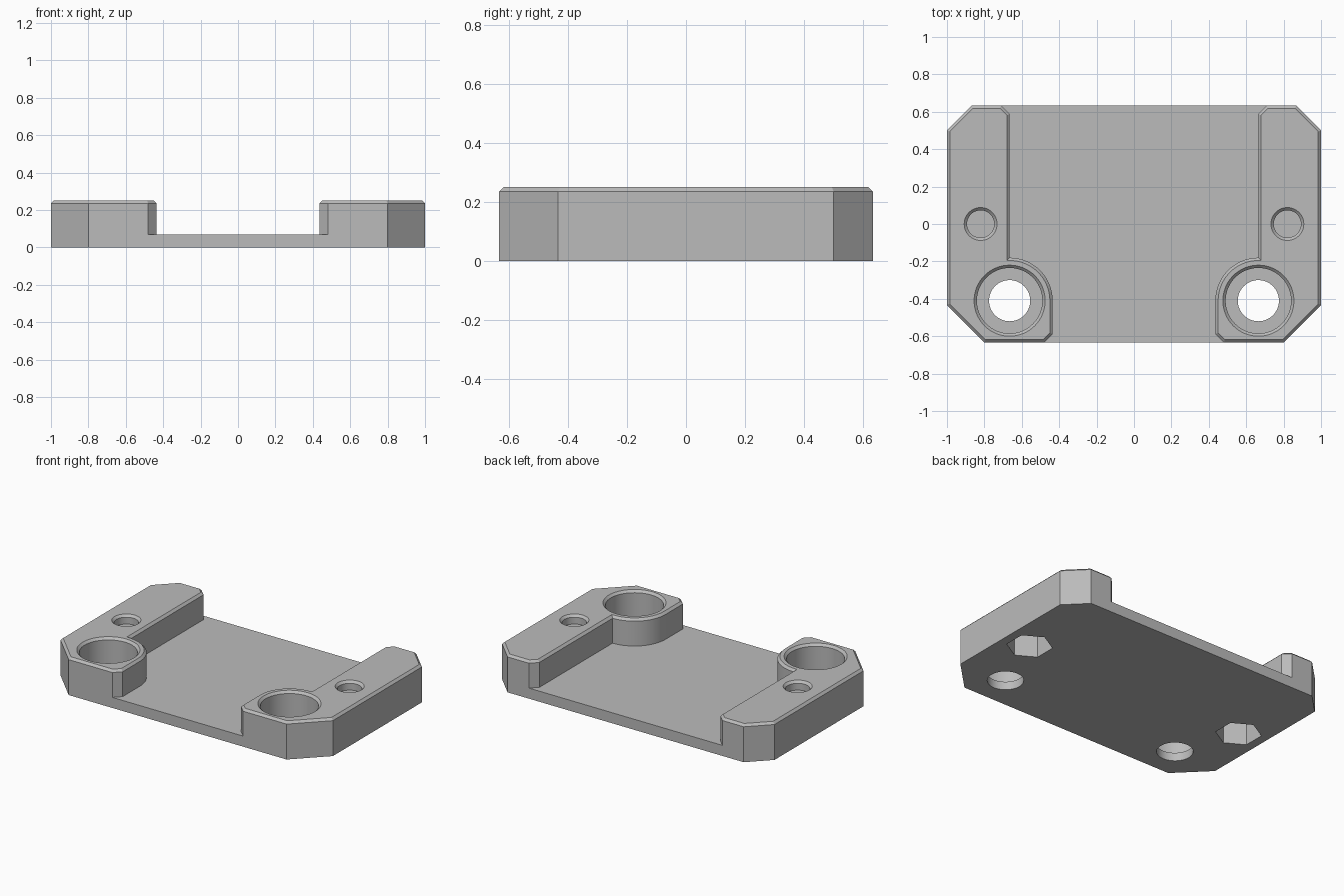
import bpy, bmesh, math

cube = bpy.data.objects.get("Cube")
if cube:
    bpy.data.objects.remove(cube, do_unlink=True)

HEIGHT, PLATE, CHAMFER = 0.25, 0.07, 0.015
BACK, FRONT = 0.633, -0.633
BOSS = (0.665, -0.41)
BOSS_R = 0.23
SCREW = (0.82, 0.0)

grey = bpy.data.materials.new("plain grey")
grey.use_nodes = True
colour = (0.5, 0.5, 0.5, 1)
grey.diffuse_color = colour
grey.node_tree.nodes["Principled BSDF"].inputs["Base Color"].default_value = colour


def make_object(name, bm, mirrored=False):
    bmesh.ops.recalc_face_normals(bm, faces=bm.faces)
    mesh = bpy.data.meshes.new(name)
    bm.to_mesh(mesh)
    bm.free()
    mesh.materials.append(grey)
    obj = bpy.data.objects.new(name, mesh)
    bpy.context.collection.objects.link(obj)
    if mirrored:
        obj.modifiers.new("mirror", 'MIRROR').use_mirror_merge = False
    return obj


def prism(outline, height, chamfer=0):
    """Extrude a flat outline up from the ground, with an optional top chamfer."""
    bm = bmesh.new()
    base = bm.faces.new([bm.verts.new((x, y, 0)) for x, y in outline])
    grown = bmesh.ops.extrude_face_region(bm, geom=[base], use_keep_orig=True)["geom"]
    top = [v for v in grown if isinstance(v, bmesh.types.BMVert)]
    bmesh.ops.translate(bm, verts=top, vec=(0, 0, height))
    bmesh.ops.recalc_face_normals(bm, faces=bm.faces)
    if chamfer:
        rim = [e for e in bm.edges if all(v.co.z > height / 2 for v in e.verts)]
        bmesh.ops.bevel(bm, geom=rim, offset=chamfer, segments=1, affect='EDGES')
    return bm


def lathe(centre, profile, sides, start=0.0):
    """Stack rings of (radius, z) into a closed solid."""
    bm = bmesh.new()
    rings = []
    for r, z in profile:
        angles = [start + math.tau * i / sides for i in range(sides)]
        rings.append([bm.verts.new((centre[0] + r * math.cos(a),
                                    centre[1] + r * math.sin(a), z)) for a in angles])
    for low, high in zip(rings, rings[1:]):
        for i in range(sides):
            j = (i + 1) % sides
            bm.faces.new((low[i], low[j], high[j], high[i]))
    bm.faces.new(rings[0][::-1])
    bm.faces.new(rings[-1])
    return bm


# Base plate with clipped corners
right_side = [(0.8, FRONT), (1, -0.433), (1, 0.5), (0.867, BACK)]
plate_outline = right_side + [(-x, y) for x, y in reversed(right_side)]
body = make_object("mounting_plate", prism(plate_outline, PLATE))

# Side rails, each with a round boss at the front
arc = [(BOSS[0] + BOSS_R * math.cos(a), BOSS[1] + BOSS_R * math.sin(a))
       for a in (math.pi / 2 * (1 + i / 20) for i in range(21))]
left = BOSS[0] - BOSS_R
rail_outline = right_side + [(0.71, BACK), (BOSS[0], BACK - 0.045)] + arc
rail_outline += [(left, FRONT + 0.045), (left + 0.045, FRONT)]
rails = make_object("side_rails", prism(rail_outline, HEIGHT, CHAMFER), True)

# Cutters: stepped round pocket, screw hole from above, nut pocket from below
over = HEIGHT + CHAMFER
pocket = make_object("round_pocket_cutter", lathe(BOSS, [
    (0.11, -0.05), (0.11, 0.055), (0.175, 0.055),
    (0.175, HEIGHT - CHAMFER), (0.205, over)], 64), True)
screw = make_object("screw_hole_cutter", lathe(SCREW, [
    (0.073, 0.19), (0.073, HEIGHT - CHAMFER), (0.103, over)], 48), True)
nut = make_object("nut_pocket_cutter", lathe(SCREW, [
    (0.14, -0.05), (0.14, 0.18)], 6, math.pi / 2), True)

# Join and cut
bpy.context.view_layer.objects.active = body
helpers = [(rails, 'UNION'), (pocket, 'DIFFERENCE'),
           (screw, 'DIFFERENCE'), (nut, 'DIFFERENCE')]
for tool, operation in helpers:
    tool.hide_render = True
    mod = body.modifiers.new(tool.name, 'BOOLEAN')
    mod.operation, mod.object, mod.solver = operation, tool, 'EXACT'
    bpy.ops.object.modifier_apply(modifier=mod.name)
for tool, _ in helpers:
    bpy.data.objects.remove(tool, do_unlink=True)

# Merge flat areas, then smooth only the round walls
bm = bmesh.new()
bm.from_mesh(body.data)
bmesh.ops.remove_doubles(bm, verts=bm.verts, dist=0.0001)
bmesh.ops.dissolve_limit(bm, angle_limit=math.radians(1), verts=bm.verts, edges=bm.edges)
bm.to_mesh(body.data)
bm.free()
bpy.ops.object.select_all(action='DESELECT')
body.select_set(True)
bpy.ops.object.shade_smooth_by_angle(angle=math.radians(30))
